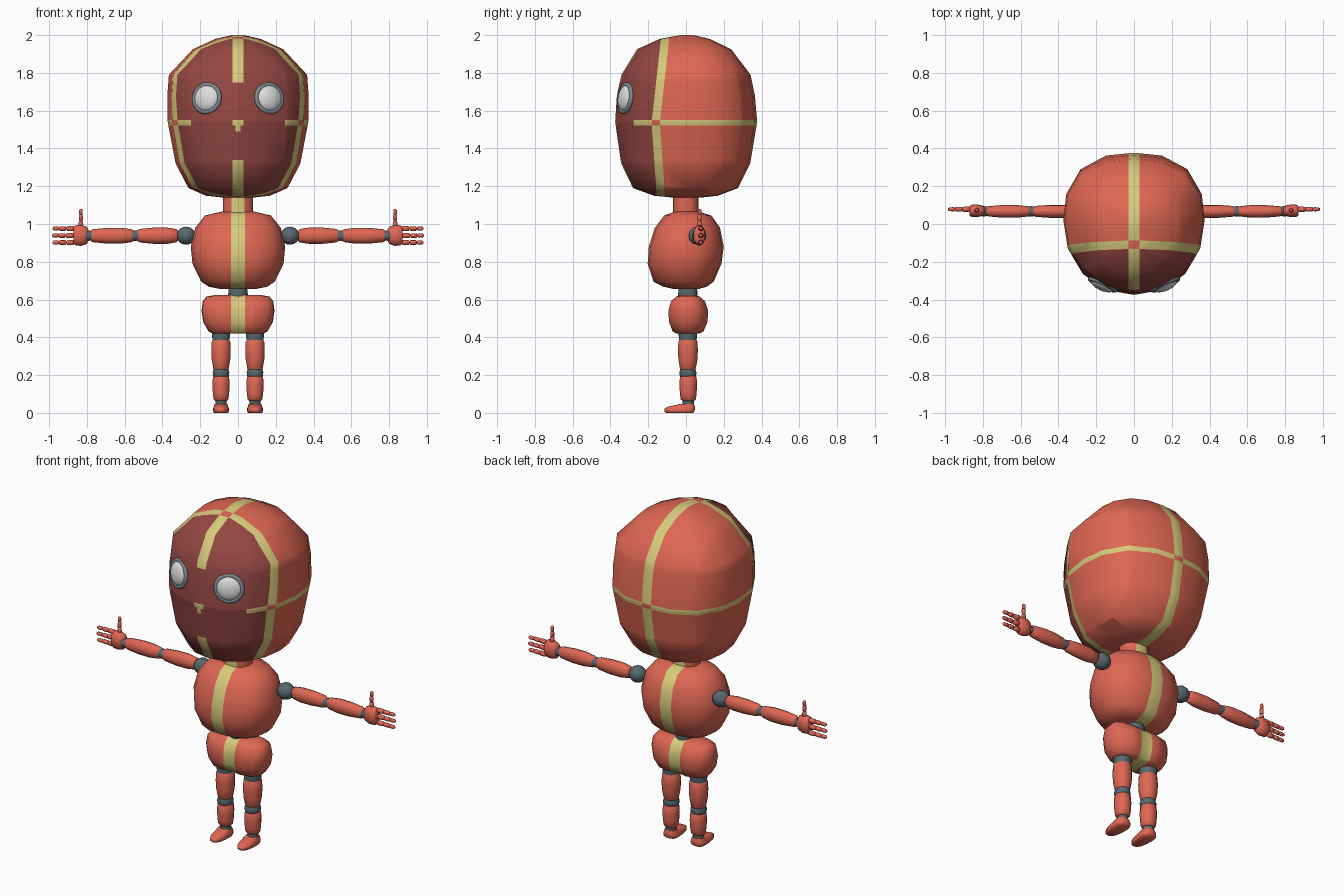
import bpy, bmesh, math
from mathutils import Vector

if "Cube" in bpy.data.objects:
    bpy.data.objects.remove(bpy.data.objects["Cube"])


def material(name, rgb):
    m = bpy.data.materials.new(name)
    m.diffuse_color = (*rgb, 1)
    m.use_nodes = True
    m.node_tree.nodes["Principled BSDF"].inputs["Base Color"].default_value = m.diffuse_color
    return m


RED = material("coral red", (0.74, 0.135, 0.088))
MAROON = material("dark maroon", (0.30, 0.063, 0.055))
YELLOW = material("pale yellow", (0.69, 0.60, 0.20))
GREY = material("joint grey", (0.095, 0.14, 0.155))
RIM = material("rim grey", (0.20, 0.25, 0.28))
WHITE = material("eye white", (0.72, 0.72, 0.72))


def finish(name, bm, mats):
    bmesh.ops.recalc_face_normals(bm, faces=bm.faces)
    for f in bm.faces:
        f.smooth = True
    me = bpy.data.meshes.new(name)
    bm.to_mesh(me)
    bm.free()
    for m in mats:
        me.materials.append(m)
    ob = bpy.data.objects.new(name, me)
    bpy.context.collection.objects.link(ob)
    bpy.context.view_layer.objects.active = ob
    ob.select_set(True)
    bpy.ops.object.shade_smooth_by_angle(angle=math.radians(55))
    ob.select_set(False)
    return ob


def skin(loops):
    """Closed surface through rings of points."""
    bm = bmesh.new()
    rings = [[bm.verts.new(p) for p in loop] for loop in loops]
    n = len(rings[0])
    for a, b in zip(rings, rings[1:]):
        for i in range(n):
            bm.faces.new((a[i], a[(i + 1) % n], b[(i + 1) % n], b[i]))
    bm.faces.new(rings[0])
    bm.faces.new(rings[-1])
    return bm


def body(rings, cy=0.0, cx=0.0, seg=16, n_front=2.3, n_back=2.3):
    """Stack of superellipses: (z, half width, front y, back y)."""
    loops = []
    for z, w, yf, yb in rings:
        loop = []
        for i in range(seg):
            a = 2 * math.pi * i / seg
            c, s = math.cos(a), math.sin(a)
            n = n_back if s > 0 else n_front
            r = (abs(c) ** n + abs(s) ** n) ** (-1 / n)
            loop.append((cx + w * c * r, cy + s * r * (yb - cy if s > 0 else cy - yf), z))
        loops.append(loop)
    return skin(loops)


def rod(name, origin, direction, profile, mat, seg=12, flat=1.0):
    """Turned part along a direction: profile of (distance, radius)."""
    d = Vector(direction).normalized()
    u = Vector((0, 1, 0))
    v = d.cross(u)
    loops = [[Vector(origin) + d * t + u * (r * flat * math.cos(2 * math.pi * i / seg))
              + v * (r * math.sin(2 * math.pi * i / seg)) for i in range(seg)] for t, r in profile]
    return finish(name, skin(loops), [mat])


def ball(r, length):
    return [(length * (1 - math.cos(a)) / 2, r * max(math.sin(a), 0.05))
            for a in [math.pi * k / 8 for k in range(9)]]


def cut(bm, co, no, keep=lambda c: True):
    faces = [f for f in bm.faces if keep(f.calc_center_median())]
    edges = {e for f in faces for e in f.edges}
    verts = {v for f in faces for v in f.verts}
    bmesh.ops.bisect_plane(bm, geom=faces + list(edges) + list(verts), dist=1e-5,
                           plane_co=co, plane_no=no)


def striped(name, bm, w):
    for x in (-w, w):
        cut(bm, (x, 0, 0), (1, 0, 0))
    for f in bm.faces:
        f.material_index = int(abs(f.calc_center_median().x) < w)
    return finish(name, bm, [RED, YELLOW])


# head: faceted dome with stripes and a dark face plate
head = body([(1.14, .08, -.07, .08), (1.15, .17, -.17, .17), (1.19, .262, -.28, .275),
             (1.32, .33, -.343, .34), (1.54, .372, -.375, .377), (1.68, .374, -.366, .365),
             (1.79, .366, -.342, .342), (1.925, .24, -.26, .24), (1.98, .12, -.14, .125),
             (2.0, .03, -.03, .04)], cy=.02, n_front=2.15, n_back=2.5)
MID, BAND = 1.536, .022
for z in (1.34, 1.49, 1.522, MID, 1.55, 1.75):
    cut(head, (0, 0, z), (0, 0, 1))
for x in (.012, .03, .25):
    cut(head, (x, 0, 0), (1, 0, 0))
    cut(head, (-x, 0, 0), (1, 0, 0))
for e in (-BAND, BAND):
    cut(head, (0, -.16 + e, MID), (0, 1, -.11), lambda c: c.z > MID)
    cut(head, (0, -.16 + e, MID), (0, 1, .07), lambda c: c.z < MID)
for f in head.faces:
    c = f.calc_center_median()
    d = c.y + .16 - (c.z - MID) * (.11 if c.z > MID else -.07)
    across, upright, ring = 1.522 < c.z < 1.55, abs(c.x) < .03, abs(d) < BAND
    if d < -BAND:
        line = (upright and (c.z > 1.75 or c.z < 1.34 or across)) or (across and abs(c.x) > .25) \
            or (abs(c.x) < .012 and 1.49 < c.z < 1.522)
        f.material_index = 1 if line else 2
    else:
        f.material_index = int(across + upright + ring == 1)
finish("head", head, [RED, YELLOW, MAROON])

# neck, torso, waist
striped("neck", body([(1.03, .08, -.068, .065), (1.17, .08, -.068, .065)], n_front=2.6, n_back=2.6), .034)
striped("torso", body([(.657, .10, -.07, .07), (.668, .155, -.12, .11), (.695, .195, -.172, .147),
                       (.79, .241, -.203, .188), (.88, .25, -.197, .2), (.98, .226, -.165, .18),
                       (1.045, .175, -.115, .135), (1.065, .09, -.06, .07)],
                      n_front=2.4, n_back=2.4), .037)
rod("waist", (0, .01, .60), (0, 0, 1), [(0, .05), (.03, .052), (.06, .048), (.09, .045)], GREY, 16)

# pelvis with a shallow groove down the middle
pelvis = body([(.42, .135, -.05, .07), (.43, .155, -.072, .094), (.48, .184, -.092, .116),
               (.54, .193, -.096, .12), (.59, .187, -.082, .103), (.615, .168, -.055, .075),
               (.625, .12, -.03, .05)], cy=.012, n_front=3, n_back=3)
for x in (-.09, -.037, 0, .037, .09):
    cut(pelvis, (x, 0, 0), (1, 0, 0))
for v in pelvis.verts:
    if abs(v.co.x) < .04:
        v.co.y = .012 + (v.co.y - .012) * (.86 if abs(v.co.x) < .01 else .92)
striped("pelvis", pelvis, .037)

# bead-like finger outline
BEADS = [(0, .008), (.006, .014), (.036, .013), (.042, .006), (.047, .012), (.074, .012),
         (.08, .006), (.085, .011), (.108, .010), (.115, .004)]

for s, side in ((-1, "right"), (1, "left")):
    # eye lens and rim
    look = Vector((s * .40, -.90, .13)).normalized()
    turn = look.to_track_quat('Z', 'Y').to_euler()
    spot = Vector((s * .165, -.32, 1.666))
    bpy.ops.mesh.primitive_uv_sphere_add(segments=24, ring_count=12, radius=1,
                                         location=spot, rotation=turn)
    lens = bpy.context.object
    lens.name, lens.scale = side + "_eye_lens", (.07, .07, .033)
    lens.data.materials.append(WHITE)
    bpy.ops.object.shade_smooth()
    bpy.ops.mesh.primitive_torus_add(major_segments=24, minor_segments=8, major_radius=.073,
                                     minor_radius=.013, location=spot, rotation=turn)
    rim = bpy.context.object
    rim.name = side + "_eye_rim"
    rim.data.materials.append(RIM)
    bpy.ops.object.shade_smooth()
    bpy.ops.object.select_all(action='DESELECT')

    # arm
    def arm(name, x, profile, mat, y=.067, z=.938, flat=1.0):
        rod(side + name, (s * x, y, z), (s, 0, 0), profile, mat, 12, flat)

    arm("_shoulder", .225, ball(.048, .10), GREY, .06)
    arm("_upper_arm", .315, [(0, .022), (.01, .035), (.06, .043), (.13, .043), (.205, .036),
                             (.222, .026)], RED, flat=.8)
    arm("_elbow", .525, [(0, .025), (.02, .028), (.04, .025)], GREY)
    arm("_forearm", .55, [(0, .026), (.012, .034), (.07, .042), (.14, .042), (.22, .034),
                          (.235, .024)], RED, flat=.8)
    arm("_wrist", .775, [(0, .024), (.02, .028), (.04, .024)], GREY)
    arm("_palm", .79, [(0, .025), (.01, .045), (.04, .056), (.07, .053), (.082, .04)], RED,
        .07, .94, .6)
    for k, z in enumerate((.902, .939, .976)):
        arm(f"_finger_{k + 1}", .867 + (.003 if k == 1 else 0), BEADS, RED, .078, z)
    rod(side + "_thumb", (s * .832, .072, .98), (0, 0, 1),
        [(t * .87, r * .9) for t, r in BEADS], RED)

    # leg, turned downwards
    def leg(name, z, profile, mat, y=.01):
        rod(side + name, (s * .09, y, z), (0, 0, -1), profile, mat, 14)

    leg("_hip", .44, [(0, .047), (.03, .049), (.06, .045)], GREY)
    leg("_thigh", .39, [(0, .042), (.012, .05), (.06, .053), (.11, .050), (.155, .042),
                        (.168, .034)], RED)
    leg("_knee", .23, [(0, .04), (.015, .045), (.03, .044), (.042, .038)], GREY)
    leg("_shin", .20, [(0, .036), (.01, .044), (.05, .047), (.10, .044), (.128, .04),
                       (.137, .03)], RED, .012)
    leg("_ankle", .075, [(0, .028), (.02, .03), (.045, .028)], GREY, .012)
    foot = body([(.003, .036, -.105, .038), (.008, .042, -.115, .045), (.022, .042, -.114, .048),
                 (.033, .038, -.095, .047), (.047, .034, -.03, .042)], cx=s * .09, n_front=2.5, n_back=3)
    for v in foot.verts:
        if v.co.z < .005:
            v.co.z = 0
    finish(side + "_foot", foot, [RED])
